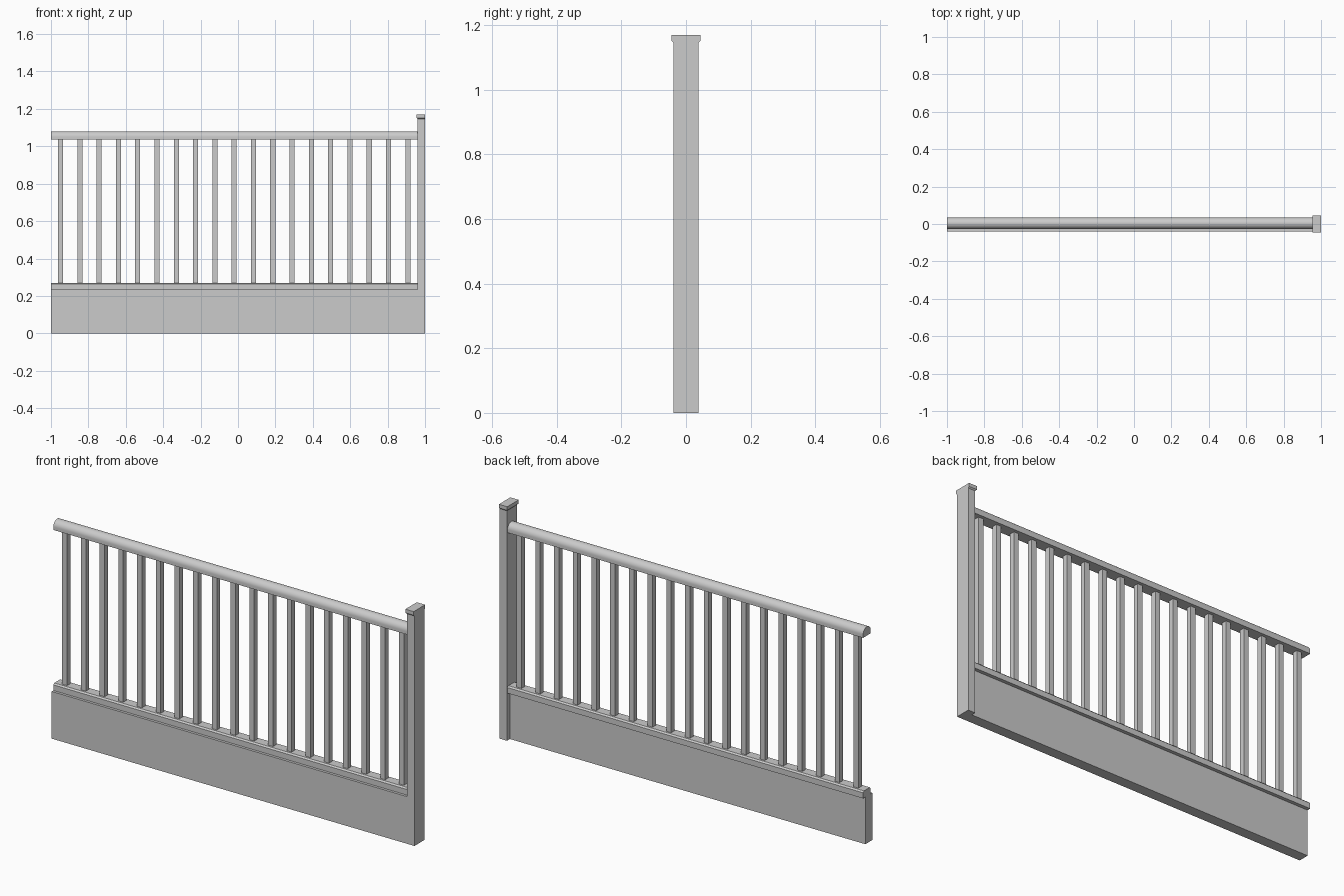
import bpy, bmesh, math

cube = bpy.data.objects.get("Cube")
if cube:
    bpy.data.objects.remove(cube, do_unlink=True)

# Single plain grey finish
GREY = (0.6, 0.6, 0.6, 1.0)
grey = bpy.data.materials.new("plain grey")
grey.use_nodes = True
grey.diffuse_color = GREY
grey.node_tree.nodes["Principled BSDF"].inputs["Base Color"].default_value = GREY

LEFT, POST, RIGHT = -1.0, 0.96, 1.0
FRONT, BACK = -0.039, 0.039
MID = 0.004               # centre line of rails and spindles
SHOE_Z, SHOE_TOP, RAIL_Z = 0.235, 0.27, 1.035


def finish(name, bm):
    bmesh.ops.recalc_face_normals(bm, faces=bm.faces)
    mesh = bpy.data.meshes.new(name)
    bm.to_mesh(mesh)
    bm.free()
    mesh.materials.append(grey)
    obj = bpy.data.objects.new(name, mesh)
    bpy.context.collection.objects.link(obj)
    return obj


def extrude_x(name, profile, x0, x1):
    """Sweep a closed (y, z) profile along x."""
    bm = bmesh.new()
    face = bm.faces.new([bm.verts.new((x0, y, z)) for y, z in profile])
    ext = bmesh.ops.extrude_face_region(bm, geom=[face])
    moved = [v for v in ext["geom"] if isinstance(v, bmesh.types.BMVert)]
    bmesh.ops.translate(bm, verts=moved, vec=(x1 - x0, 0, 0))
    return finish(name, bm)


def box(name, x0, x1, y0, y1, z0, z1):
    return extrude_x(name, [(y0, z0), (y1, z0), (y1, z1), (y0, z1)], x0, x1)


# Stringer board, flush with the front of the post
box("stringer", LEFT, POST, FRONT, 0.016, 0, SHOE_Z)

# Shoe rail with chamfered top edges, overhanging the stringer at the back
HALF, CHAMFER = 0.03, 0.007
extrude_x("shoe_rail", [
    (MID - HALF, SHOE_Z), (MID + HALF, SHOE_Z),
    (MID + HALF, SHOE_TOP - CHAMFER), (MID + HALF - CHAMFER, SHOE_TOP),
    (MID - HALF + CHAMFER, SHOE_TOP), (MID - HALF, SHOE_TOP - CHAMFER),
], LEFT, POST)

# Handrail: flat underside, short upright sides, round top
dome = [(MID + HALF * math.cos(math.pi * i / 20),
         RAIL_Z + 0.015 + HALF * math.sin(math.pi * i / 20)) for i in range(21)]
handrail = extrude_x("handrail",
                     [(MID - HALF, RAIL_Z), (MID + HALF, RAIL_Z)] + dome, LEFT, POST)
bpy.context.view_layer.objects.active = handrail
handrail.select_set(True)
bpy.ops.object.shade_smooth_by_angle(angle=math.radians(35))
handrail.select_set(False)

# Square spindles between the shoe rail and the handrail
COUNT, FIRST, LAST, R = 19, -0.949, 0.908, 0.0135
for i in range(COUNT):
    x = FIRST + (LAST - FIRST) * i / (COUNT - 1)
    box(f"spindle_{i + 1}", x - R, x + R, MID - R, MID + R, SHOE_TOP, RAIL_Z)

# Half post, flat on its outer side
box("half_post", POST, RIGHT, FRONT, BACK, 0, 1.146)

# Post cap: underside tapers in to the post on three sides
bm = bmesh.new()
rings = []
for z, out in ((1.146, 0), (1.152, 0.006), (1.17, 0.006)):
    rings.append([bm.verts.new((x, y, z)) for x, y in (
        (POST - out, FRONT - out), (RIGHT, FRONT - out),
        (RIGHT, BACK + out), (POST - out, BACK + out))])
bm.faces.new(rings[0])
bm.faces.new(rings[-1])
for low, high in zip(rings, rings[1:]):
    for i in range(4):
        j = (i + 1) % 4
        bm.faces.new((low[i], low[j], high[j], high[i]))
finish("post_cap", bm)
